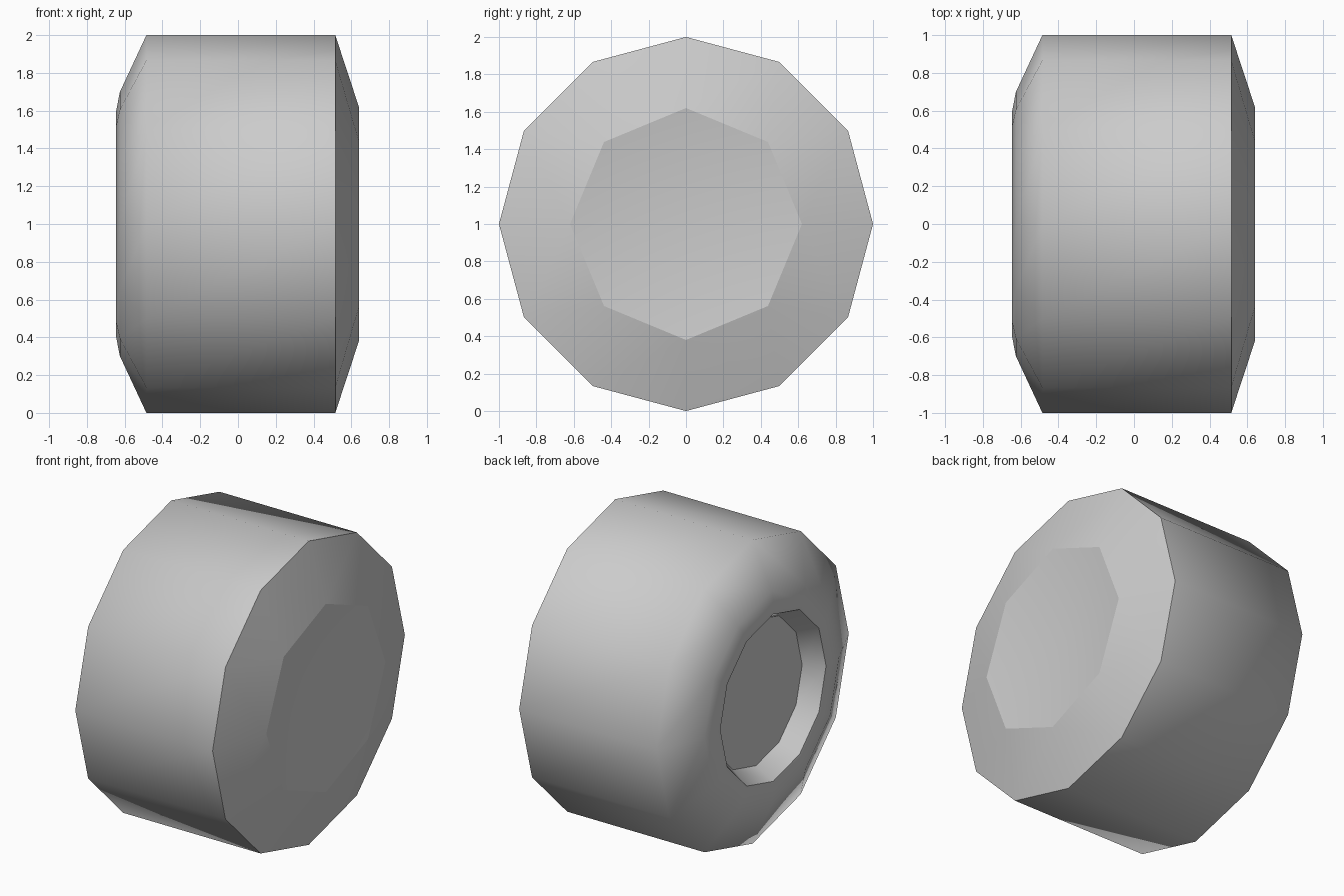
import bpy, bmesh
from math import sin, cos, pi

if "Cube" in bpy.data.objects:
    bpy.data.objects.remove(bpy.data.objects["Cube"])

bm = bmesh.new()


def ring(x, r, n):
    return [bm.verts.new((x, r * sin(2 * pi * i / n), 1 + r * cos(2 * pi * i / n))) for i in range(n)]


def zip_rings(a, b):
    # join two rings, stepping by angle so side counts may differ
    na, nb = len(a), len(b)
    if na == nb:
        for i in range(na):
            j = (i + 1) % na
            bm.faces.new((a[i], a[j], b[j], b[i]))
        return
    i = j = 0
    while i < na or j < nb:
        if j >= nb or (i < na and (i + 0.5) / na <= (j + 0.5) / nb):
            bm.faces.new((a[i % na], a[(i + 1) % na], b[j % nb]))
            i += 1
        else:
            bm.faces.new((a[i % na], b[(j + 1) % nb], b[j % nb]))
            j += 1


# profile (x, radius, sides): recessed hub floor, lip, shoulder, tread, inner face
profile = [(-0.51, 0.48, 12), (-0.635, 0.55, 12), (-0.645, 0.6, 12),
           (-0.625, 0.7, 12), (-0.485, 1.0, 12), (0.515, 1.0, 12), (0.64, 0.62, 8)]
rings = [ring(*p) for p in profile]
for a, b in zip(rings, rings[1:]):
    zip_rings(a, b)

# recessed hub floor
bm.faces.new(rings[0])

# shallow dished octagonal cap
centre = bm.verts.new((0.56, 0, 1))
cap = rings[-1]
for i in range(8):
    bm.faces.new((cap[i], cap[(i + 1) % 8], centre))

bmesh.ops.recalc_face_normals(bm, faces=bm.faces)
for f in bm.faces:
    f.smooth = True
# crisp edges at the cap, the tread side and the hub floor
for loop in (rings[0], rings[1], rings[5], rings[6]):
    for i, v in enumerate(loop):
        e = bm.edges.get((v, loop[(i + 1) % len(loop)]))
        if e:
            e.smooth = False

mesh = bpy.data.meshes.new("wheel")
bm.to_mesh(mesh)
bm.free()
obj = bpy.data.objects.new("wheel", mesh)
bpy.context.collection.objects.link(obj)
